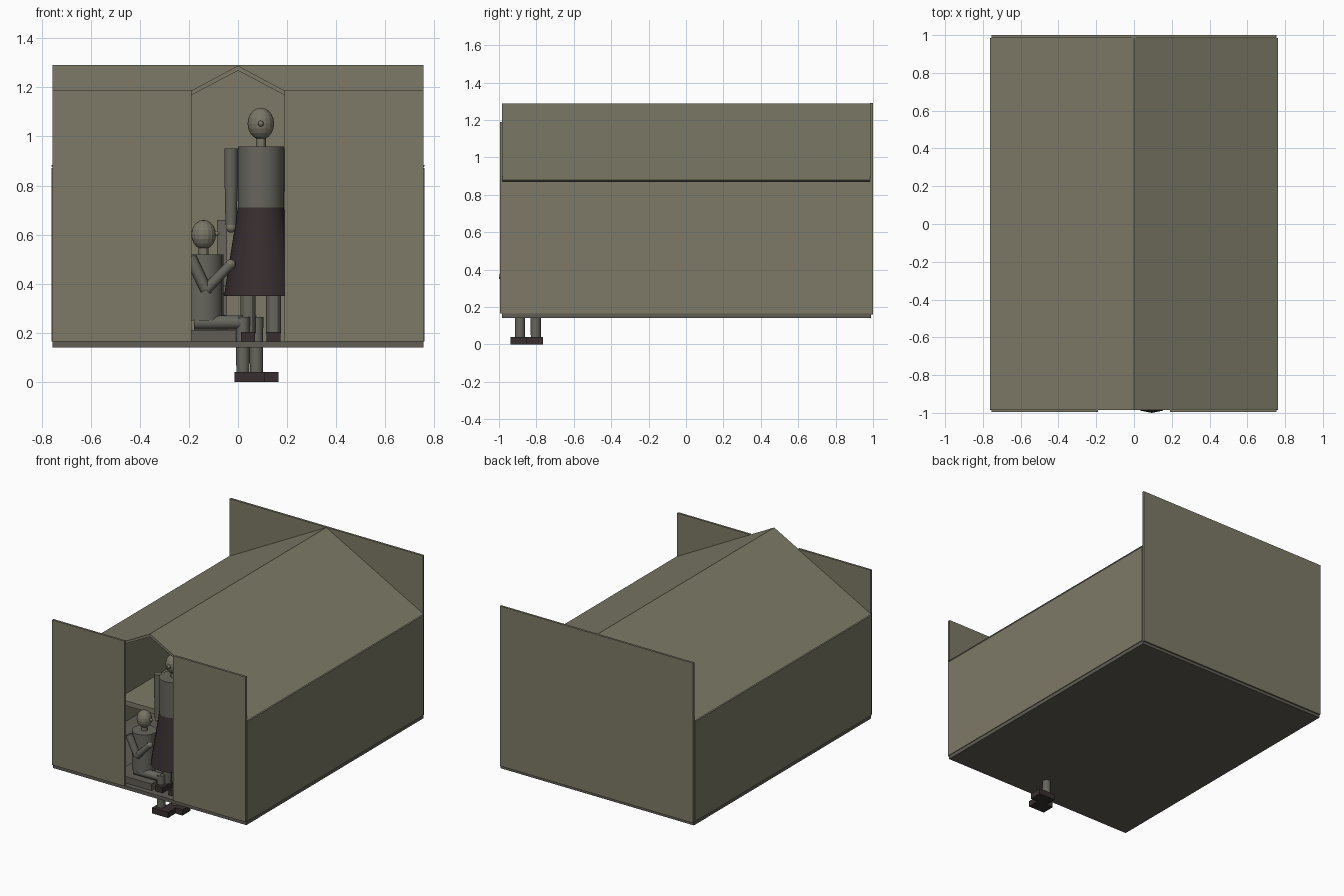
import bpy, bmesh
from mathutils import Vector

cube = bpy.data.objects.get("Cube")
if cube:
    bpy.data.objects.remove(cube, do_unlink=True)


def material(name, rgb):
    m = bpy.data.materials.new(name)
    m.use_nodes = True
    m.diffuse_color = (*rgb, 1)
    m.node_tree.nodes["Principled BSDF"].inputs["Base Color"].default_value = (*rgb, 1)
    return m


canvas = material("khaki canvas", (0.205, 0.195, 0.135))
boards = material("floor boards", (0.12, 0.11, 0.09))
cloth = material("grey cloth", (0.135, 0.13, 0.108))
skin = material("skin", (0.19, 0.18, 0.135))
plum = material("dark plum", (0.04, 0.028, 0.028))


def finish(name, bm, mat, smooth=False):
    bmesh.ops.recalc_face_normals(bm, faces=bm.faces)
    me = bpy.data.meshes.new(name)
    bm.to_mesh(me)
    bm.free()
    me.materials.append(mat)
    ob = bpy.data.objects.new(name, me)
    bpy.context.collection.objects.link(ob)
    if smooth:
        bpy.ops.object.select_all(action='DESELECT')
        ob.select_set(True)
        bpy.context.view_layer.objects.active = ob
        bpy.ops.object.shade_smooth_by_angle()
    return ob


def box(name, lo, hi, mat):
    lo, hi = Vector(lo), Vector(hi)
    bm = bmesh.new()
    bmesh.ops.create_cube(bm, size=1)
    for v in bm.verts:
        v.co = (lo + hi) / 2 + v.co * (hi - lo)
    return finish(name, bm, mat)


def limb(name, a, b, r1, r2, mat, sides=12):
    """Tapered cylinder from a to b."""
    a, b = Vector(a), Vector(b)
    bm = bmesh.new()
    bmesh.ops.create_cone(bm, cap_ends=True, segments=sides, radius1=r1,
                          radius2=r2, depth=(b - a).length)
    turn = Vector((0, 0, 1)).rotation_difference(b - a)
    for v in bm.verts:
        v.co = (a + b) / 2 + turn @ v.co
    return finish(name, bm, mat, sides > 8)


def ball(name, centre, size, mat):
    bm = bmesh.new()
    bmesh.ops.create_uvsphere(bm, u_segments=16, v_segments=10, radius=1)
    for v in bm.verts:
        v.co = Vector(centre) + v.co * Vector(size)
    return finish(name, bm, mat)


# Shelter: floor, walls, front panels
box("floor", (-0.755, -0.985, 0.14), (0.755, 0.99, 0.165), boards)
box("back_wall", (-0.755, 0.985, 0.16), (0.755, 1.0, 1.29), canvas)
for side, s in (("left", 1), ("right", -1)):
    box(side + "_wall", (s * 0.747, -0.983, 0.165), (s * 0.76, 0.985, 0.872), canvas)
    box(side + "_front_panel", (s * 0.19, -0.995, 0.165), (s * 0.755, -0.98, 1.19), canvas)

# Gabled roof with a thin sloped profile
profile = [(-0.762, 0.88), (0, 1.288), (0.762, 0.88), (0.75, 0.872), (0, 1.268), (-0.75, 0.872)]
bm = bmesh.new()
rings = [[bm.verts.new((x, y, z)) for x, z in profile] for y in (-0.985, 0.985)]
n = len(profile)
for i in range(n):
    j = (i + 1) % n
    bm.faces.new((rings[0][i], rings[0][j], rings[1][j], rings[1][i]))
for r in rings:
    bm.faces.new((r[0], r[1], r[4], r[5]))
    bm.faces.new((r[1], r[2], r[3], r[4]))
finish("roof", bm, canvas)

# Interior furniture
box("bunk", (-0.747, -0.27, 0.325), (-0.22, 0.97, 0.36), canvas)
box("low_seat", (-0.3, -0.95, 0.165), (-0.01, -0.72, 0.212), boards)
box("post", (-0.085, -0.76, 0.212), (-0.045, -0.72, 0.66), cloth)

# Standing figure
cx, cy = 0.093, -0.85
limb("standing_skirt", (cx, cy, 0.35), (cx, cy, 0.71), 0.15, 0.094, plum, 16)
limb("standing_torso", (cx, cy, 0.71), (cx, cy, 0.96), 0.094, 0.094, cloth, 16)
limb("standing_neck", (cx, cy, 0.96), (cx, cy, 1.0), 0.02, 0.02, skin)
ball("standing_head", (cx, cy, 1.052), (0.054, 0.054, 0.065), skin)
ball("standing_nose", (cx, cy - 0.056, 1.052), (0.012, 0.014, 0.012), skin)
for side, s in (("left", 1), ("right", -1)):
    ax, lx = cx + s * 0.121, cx + s * 0.052
    limb(side + "_standing_upper_arm", (ax, cy, 0.79), (ax, cy, 0.95), 0.027, 0.027, cloth)
    limb(side + "_standing_forearm", (ax, cy, 0.64), (ax, cy, 0.79), 0.023, 0.026, cloth)
    ball(side + "_standing_hand", (ax, cy, 0.63), (0.022, 0.022, 0.022), skin)
    limb(side + "_standing_leg", (lx, cy, 0.2), (lx, cy, 0.36), 0.03, 0.03, cloth)
    box(side + "_standing_shoe", (lx - 0.028, cy - 0.09, 0.165), (lx + 0.028, cy + 0.03, 0.203), plum)

# Seated figure, turned sideways
sx, sy = -0.14, -0.845
limb("seated_torso", (sx, sy, 0.25), (sx, sy, 0.52), 0.08, 0.08, cloth, 16)
limb("seated_neck", (sx, sy, 0.52), (sx, sy, 0.56), 0.02, 0.02, skin)
ball("seated_head", (sx, sy, 0.6), (0.05, 0.05, 0.06), skin)
ball("seated_nose", (sx + 0.052, sy, 0.605), (0.013, 0.01, 0.01), skin)
for side, s, reach in (("left", 1, 0.055), ("right", -1, 0.0)):
    ly, ay = sy + s * 0.042, sy + s * 0.095
    kx = 0.02 + reach
    limb(side + "_seated_thigh", (sx - 0.04, ly, 0.243), (kx, ly, 0.243), 0.03, 0.028, cloth)
    limb(side + "_seated_shin", (kx, ly, 0.04), (kx, ly, 0.265), 0.027, 0.028, cloth)
    box(side + "_seated_shoe", (kx - 0.035, ly - 0.052, 0), (kx + 0.09, ly + 0.038, 0.04), plum)
    elbow = (sx + 0.01, ay, 0.375)
    hand = (sx + 0.11 + reach * 2, ay, 0.48 - reach * 2)
    limb(side + "_seated_upper_arm", (sx - 0.055, ay, 0.51), elbow, 0.025, 0.023, cloth)
    limb(side + "_seated_forearm", elbow, hand, 0.022, 0.019, cloth)
    ball(side + "_seated_hand", hand, (0.02, 0.02, 0.02), skin)
